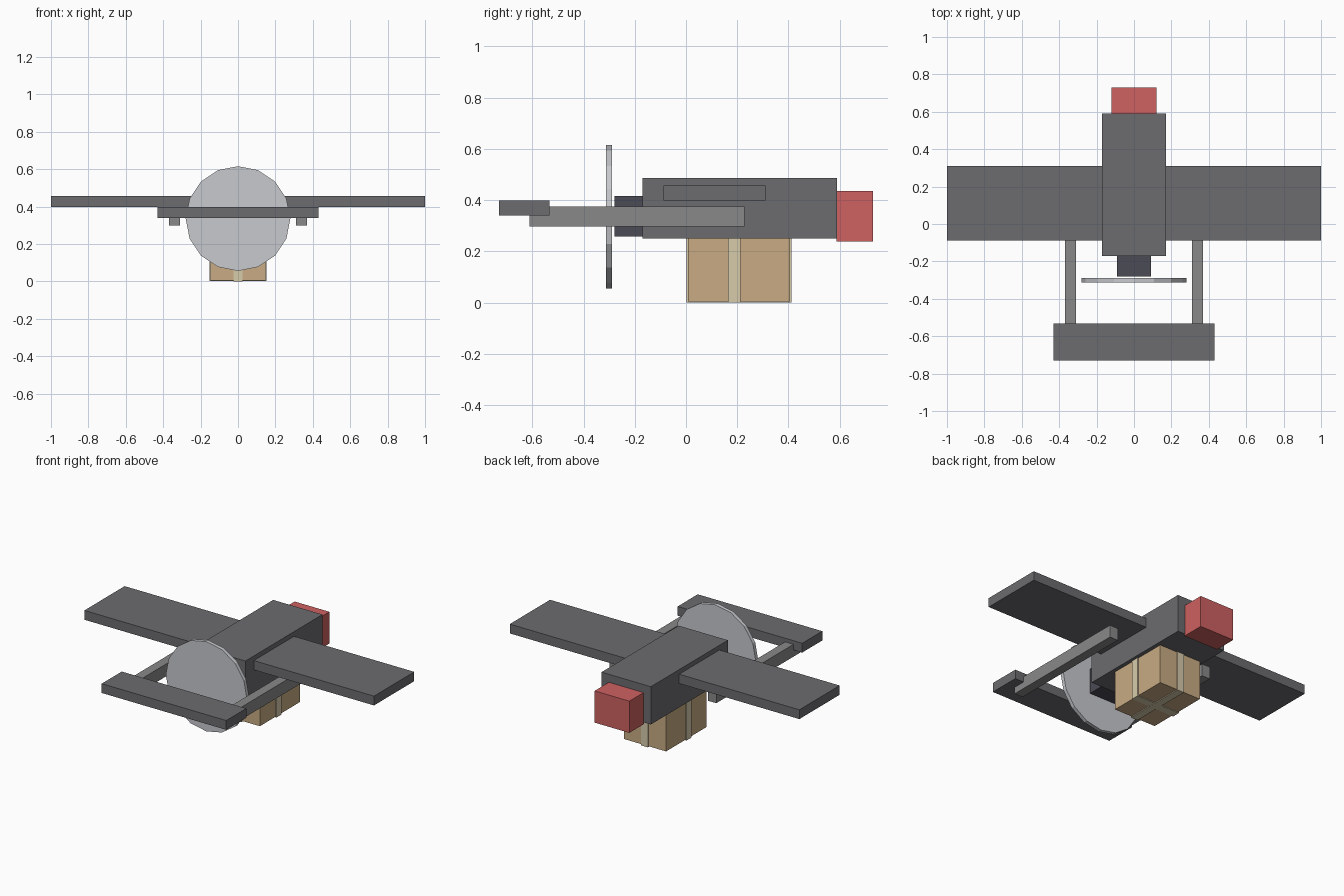
import bpy, math

if "Cube" in bpy.data.objects:
    bpy.data.objects.remove(bpy.data.objects["Cube"])


def material(name, rgb):
    m = bpy.data.materials.new(name)
    m.diffuse_color = (*rgb, 1)
    m.use_nodes = True
    m.node_tree.nodes["Principled BSDF"].inputs["Base Color"].default_value = m.diffuse_color
    return m


dark = material("dark_grey", (0.15, 0.15, 0.16))
mid = material("mid_grey", (0.25, 0.25, 0.25))
black = material("motor_grey", (0.07, 0.07, 0.09))
light = material("light_grey", (0.58, 0.59, 0.62))
red = material("red", (0.62, 0.12, 0.12))
card = material("cardboard", (0.58, 0.41, 0.23))
tape = material("tape", (0.68, 0.60, 0.41))


def box(name, x, y, z, mat):
    """Block from its (min, max) extents on each axis."""
    spans = (x, y, z)
    bpy.ops.mesh.primitive_cube_add(size=1, location=[(a + b) / 2 for a, b in spans])
    o = bpy.context.object
    o.name = name
    o.scale = [b - a for a, b in spans]
    bpy.ops.object.transform_apply(location=False, rotation=False, scale=True)
    o.data.materials.append(mat)
    return o


# Body, wing and tail
box("fuselage", (-0.17, 0.17), (-0.17, 0.59), (0.25, 0.486), dark)
box("wing", (-1, 1), (-0.087, 0.31), (0.399, 0.457), dark)
box("tailplane", (-0.43, 0.43), (-0.73, -0.532), (0.34, 0.398), dark)
box("sensor_nose", (-0.12, 0.12), (0.588, 0.73), (0.238, 0.436), red)

# Twin tail booms
for side, s in (("left", -1), ("right", 1)):
    box(side + "_tail_boom", sorted((s * 0.311, s * 0.369)), (-0.61, 0.228), (0.298, 0.375), mid)

# Pusher motor and spinning propeller disc
box("motor", (-0.09, 0.09), (-0.28, -0.168), (0.258, 0.416), black)
bpy.ops.mesh.primitive_cylinder_add(vertices=16, radius=0.28, depth=0.023,
                                    location=(0, -0.301, 0.336),
                                    rotation=(math.pi / 2, 0, 0))
disc = bpy.context.object
disc.name = "propeller_disc"
disc.data.materials.append(light)

# Slung parcel with two crossing tape bands
box("parcel", (-0.146, 0.146), (0.007, 0.405), (0.005, 0.252), card)
box("lengthwise_tape", (-0.024, 0.024), (0.001, 0.411), (0.0, 0.254), tape)
box("crosswise_tape", (-0.152, 0.152), (0.163, 0.213), (0.001, 0.254), tape)
